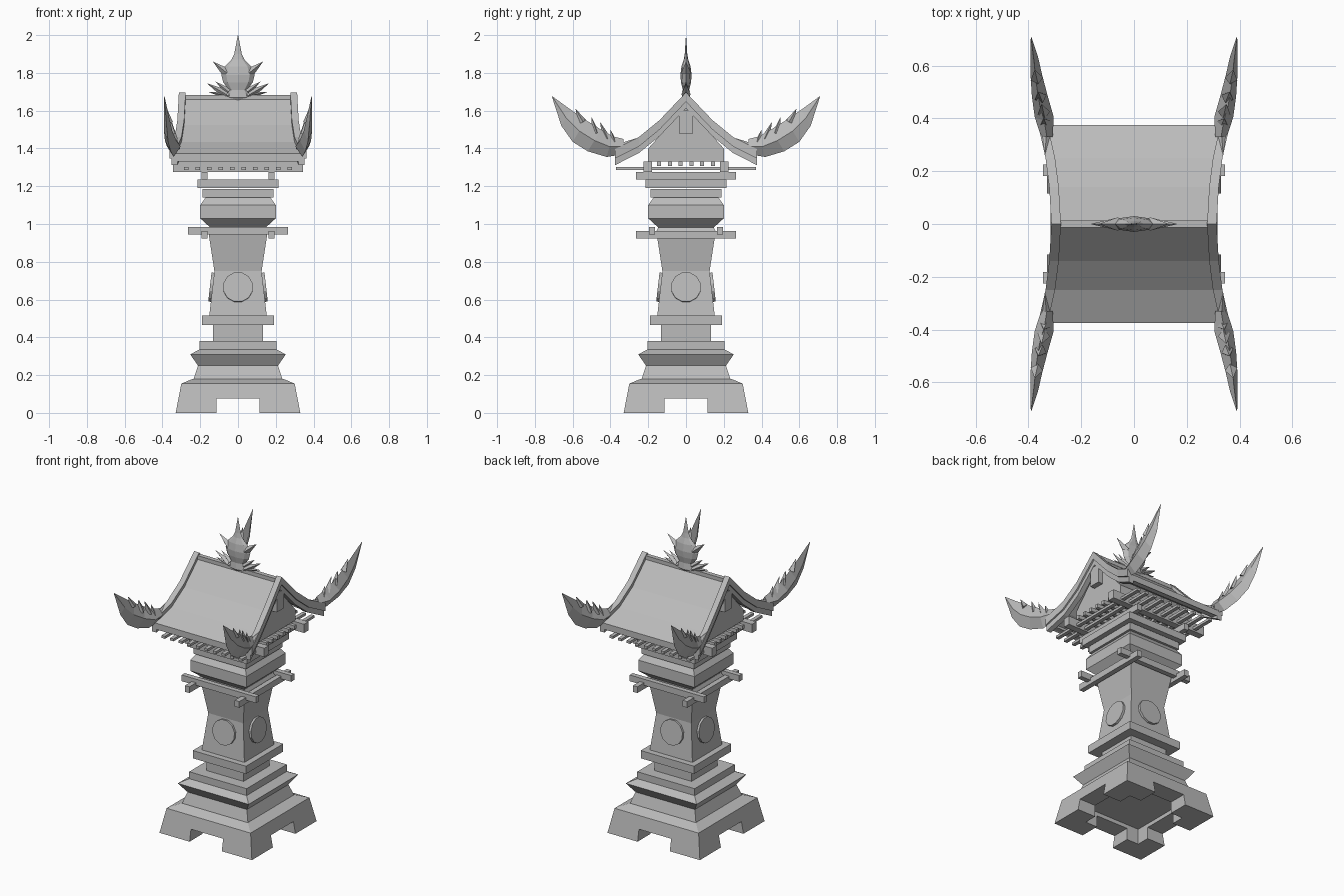
import bpy, bmesh, math
from mathutils import Vector, Matrix

cube = bpy.data.objects.get("Cube")
if cube:
    bpy.data.objects.remove(cube, do_unlink=True)

stone = bpy.data.materials.new("grey_stone")
stone.use_nodes = True
GREY = (0.5, 0.5, 0.5, 1)
stone.diffuse_color = GREY
stone.node_tree.nodes["Principled BSDF"].inputs["Base Color"].default_value = GREY


def finish(name, bm):
    bmesh.ops.remove_doubles(bm, verts=bm.verts, dist=0.0001)
    bmesh.ops.recalc_face_normals(bm, faces=bm.faces)
    mesh = bpy.data.meshes.new(name)
    bm.to_mesh(mesh)
    bm.free()
    mesh.materials.append(stone)
    obj = bpy.data.objects.new(name, mesh)
    bpy.context.collection.objects.link(obj)
    return obj


def add_loft(bm, rings):
    """Skin a list of equal rings and cap both ends."""
    loops = [[bm.verts.new(p) for p in ring] for ring in rings]
    n = len(loops[0])
    for a, b in zip(loops, loops[1:]):
        for i in range(n):
            j = (i + 1) % n
            bm.faces.new((a[i], a[j], b[j], b[i]))
    bm.faces.new(loops[0])
    bm.faces.new(loops[-1])


def add_box(bm, center, half):
    m = Matrix.Translation(center) @ Matrix.Diagonal((*[2 * h for h in half], 1))
    bmesh.ops.create_cube(bm, size=1, matrix=m)


def box(name, center, half):
    bm = bmesh.new()
    add_box(bm, center, half)
    return finish(name, bm)


def square(h, z):
    return [(-h, -h, z), (h, -h, z), (h, h, z), (-h, h, z)]


def tower(name, profile):
    bm = bmesh.new()
    add_loft(bm, [square(h, z) for h, z in profile])
    return finish(name, bm)


def add_spike(bm, base, tip, r):
    base, tip = Vector(base), Vector(tip)
    d = tip - base
    m = Matrix.Translation((base + tip) / 2) @ d.to_track_quat('Z', 'Y').to_matrix().to_4x4()
    bmesh.ops.create_cone(bm, cap_ends=True, segments=4, radius1=r, radius2=0,
                          depth=d.length, matrix=m)


# Footing with a channel cut under each side
footing = tower("footing", [(0.33, 0), (0.30, 0.155), (0.24, 0.18)])
for half in ((0.115, 0.5, 0.075), (0.5, 0.115, 0.075), (0.2, 0.2, 0.1)):
    cutter = box("channel_cutter", (0, 0, 0), half)
    cutter.hide_render = True
    mod = footing.modifiers.new("channel", 'BOOLEAN')
    mod.operation, mod.solver, mod.object = 'DIFFERENCE', 'EXACT', cutter
    bpy.context.view_layer.objects.active = footing
    bpy.ops.object.modifier_apply(modifier=mod.name)
    bpy.data.objects.remove(cutter, do_unlink=True)

# Stepped pedestal, tapered shaft and bowl-shaped capital
tower("plinth", [(0.235, 0.18), (0.212, 0.25), (0.253, 0.31), (0.205, 0.335), (0.205, 0.38)])
tower("pedestal_neck", [(0.133, 0.38), (0.133, 0.465)])
tower("pedestal_slab", [(0.19, 0.465), (0.19, 0.515)])
tower("shaft", [(0.152, 0.515), (0.125, 0.75), (0.157, 0.96), (0.145, 0.985)])
tower("capital", [(0.14, 0.975), (0.2, 1.03), (0.2, 1.1), (0.172, 1.14)])
tower("capital_step", [(0.187, 1.14), (0.187, 1.185)])
tower("capital_slab", [(0.215, 1.19), (0.215, 1.235)])

# Round plaques lying on the four sloping shaft faces
bm = bmesh.new()
for k in range(4):
    m = (Matrix.Rotation(k * math.pi / 2, 4, 'Z') @ Matrix.Translation((0, -0.138, 0.665))
         @ Matrix.Rotation(math.radians(90 - 6.5), 4, 'X') @ Matrix.Rotation(math.pi / 12, 4, 'Z'))
    bmesh.ops.create_cone(bm, cap_ends=True, segments=12, radius1=0.08, radius2=0.08,
                          depth=0.022, matrix=m)
finish("plaques", bm)

# Crossed beams and bearers, in mirrored pairs
for s, side in ((-1, "right"), (1, "left")):
    box(f"lower_beam_{side}", (s * 0.178, 0, 0.942), (0.016, 0.265, 0.02))
    box(f"upper_beam_{side}", (s * 0.178, 0, 1.255), (0.016, 0.265, 0.02))
for s, side in ((-1, "front"), (1, "back")):
    box(f"lower_beam_{side}", (0, s * 0.18, 0.965), (0.265, 0.016, 0.02))
    box(f"bearer_{side}", (0, s * 0.203, 1.303), (0.345, 0.022, 0.028))
    box(f"eave_strip_{side}", (0, s * 0.355, 1.352), (0.33, 0.018, 0.016))

# Rafters both ways under the roof
bm = bmesh.new()
for i in range(10):
    add_box(bm, ((i - 4.5) * 0.061, 0, 1.293), (0.012, 0.37, 0.008))
for i in range(6):
    add_box(bm, (0, (i - 2.5) * 0.057, 1.318), (0.31, 0.011, 0.012))
finish("rafters", bm)

# Roof line as (y, z, half width), mirrored front to back
SLOPE = [(0.375, 1.372, 0.335), (0.25, 1.435, 0.307), (0.14, 1.525, 0.293), (0, 1.672, 0.285)]
LINE = [(-y, z, w) for y, z, w in SLOPE] + SLOPE[-2::-1]
bm = bmesh.new()
add_loft(bm, [[(-w, y, z), (w, y, z), (w, y, z - 0.04), (-w, y, z - 0.04)] for y, z, w in LINE])
finish("roof", bm)
box("ridge_cap", (0, 0, 1.67), (0.28, 0.014, 0.012))

# Attic body with gable walls
bm = bmesh.new()
add_loft(bm, [[(x, -0.2, 1.33), (x, 0.2, 1.33), (x, 0.2, 1.4), (x, 0, 1.62), (x, -0.2, 1.4)]
              for x in (-0.27, 0.27)])
finish("attic", bm)


def barge_board(name, s, inner, outer, up, down):
    bm = bmesh.new()
    add_loft(bm, [[(s * (w + inner), y, z + up), (s * (w + outer), y, z + up),
                   (s * (w + outer), y, z - down), (s * (w + inner), y, z - down)]
                  for y, z, w in LINE])
    finish(name, bm)


# Horn sections: lower edge (y, z), upper edge (y, z), x, half thickness
HORN = [(0.33, 1.37, 0.33, 1.45, 0.33, 0.022), (0.42, 1.355, 0.39, 1.465, 0.34, 0.036),
        (0.52, 1.385, 0.45, 1.50, 0.357, 0.03), (0.60, 1.435, 0.53, 1.55, 0.37, 0.022),
        (0.66, 1.52, 0.61, 1.605, 0.378, 0.014), (0.71, 1.675, 0.708, 1.676, 0.39, 0.001)]
# Flame licks: base (y, z), tip (y, z)
LICKS = [(0.42, 1.45, 0.455, 1.54), (0.48, 1.48, 0.50, 1.565), (0.38, 1.42, 0.40, 1.50),
         (0.36, 1.40, 0.26, 1.455), (0.55, 1.54, 0.585, 1.61)]


def horn(name, sx, sy):
    bm = bmesh.new()
    rings = []
    for yl, zl, yu, zu, x, t in HORN:
        ym, zm = (yl + yu) / 2, (zl + zu) / 2
        rings.append([(sx * x, sy * yl, zl), (sx * (x + t), sy * ym, zm),
                      (sx * x, sy * yu, zu), (sx * (x - t), sy * ym, zm)])
    add_loft(bm, rings)
    for yb, zb, yt, zt in LICKS:
        x = 0.33 + (yb - 0.36) * 0.2
        add_spike(bm, (sx * x, sy * yb, zb), (sx * (x + 0.008), sy * yt, zt), 0.024)
    finish(name, bm)


for sx, side in ((-1, "right"), (1, "left")):
    barge_board(f"barge_board_{side}", sx, -0.008, 0.028, 0.025, 0.025)
    barge_board(f"under_board_{side}", sx, -0.015, 0.018, -0.02, 0.06)
    box(f"gable_pendant_{side}", (sx * 0.285, 0, 1.54), (0.018, 0.037, 0.06))
    for sy, end in ((-1, "front"), (1, "back")):
        horn(f"horn_{end}_{side}", sx, sy)

# Ridge ornament: flattened bulb with a tall spike and side flames
bm = bmesh.new()
BULB = [(0.01, 1.64), (0.065, 1.67), (0.05, 1.71), (0.078, 1.75), (0.088, 1.79),
        (0.07, 1.835), (0.035, 1.87), (0.02, 1.90), (0.001, 2.0)]
add_loft(bm, [[(r * math.cos(a), 0.34 * r * math.sin(a), z)
               for a in (i * math.pi / 4 for i in range(8))] for r, z in BULB])
for s in (-1, 1):
    add_spike(bm, (s * 0.06, 0, 1.80), (s * 0.133, 0, 1.86), 0.026)
    add_spike(bm, (s * 0.06, 0, 1.685), (s * 0.165, 0, 1.745), 0.025)
    add_spike(bm, (s * 0.05, 0, 1.68), (s * 0.16, 0, 1.70), 0.02)
    add_spike(bm, (s * 0.05, 0, 1.70), (s * 0.12, 0, 1.755), 0.02)
finish("ridge_ornament", bm)
